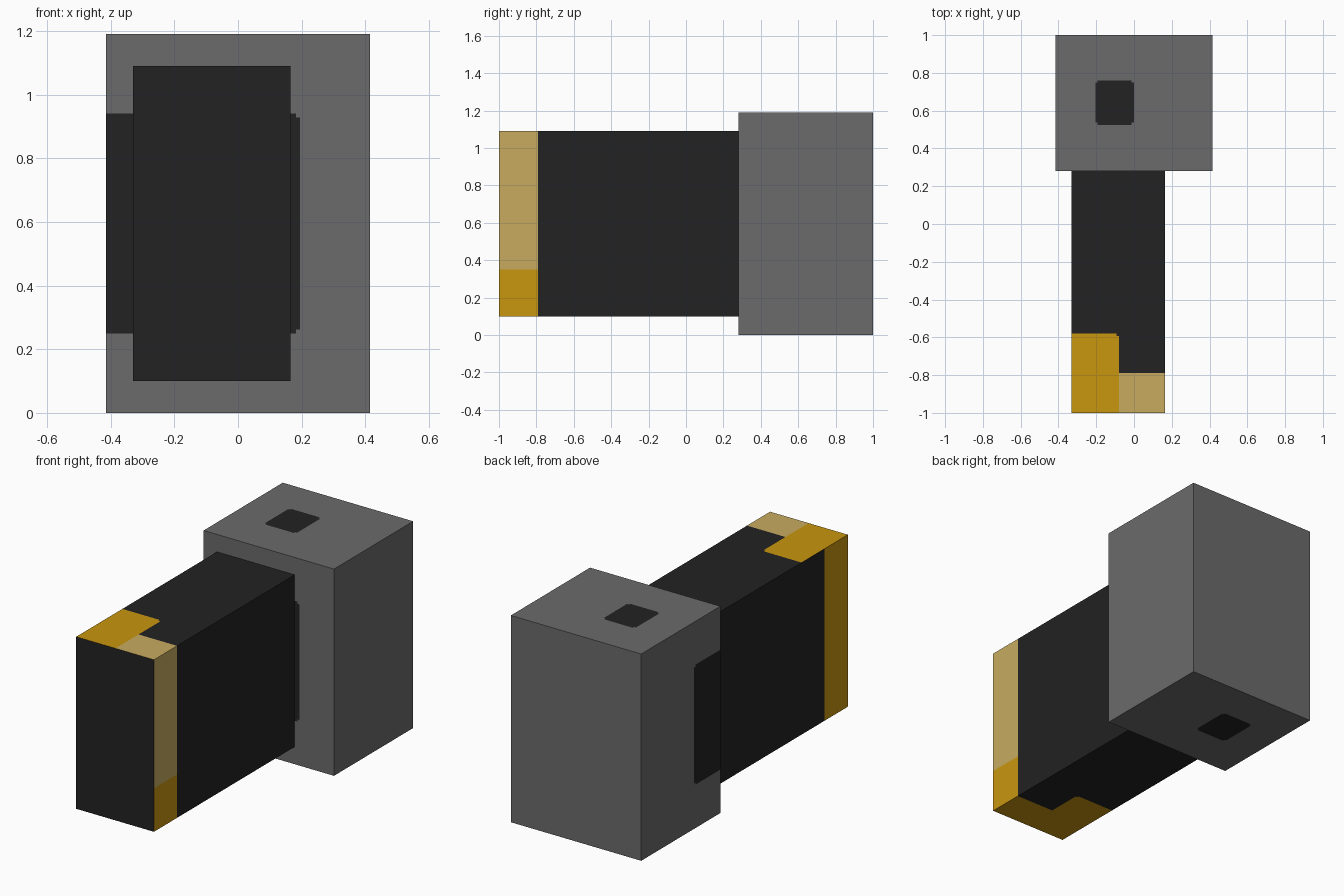
import bpy, bmesh
from mathutils import Vector

cube = bpy.data.objects.get("Cube")
if cube:
    bpy.data.objects.remove(cube, do_unlink=True)

FAR = 3.0


def material(name, hex_code):
    def linear(pair):
        c = int(pair, 16) / 255
        return c / 12.92 if c < 0.04045 else ((c + 0.055) / 1.055) ** 2.4
    colour = tuple(linear(hex_code[i:i + 2]) for i in (0, 2, 4)) + (1,)
    mat = bpy.data.materials.new(name)
    mat.use_nodes = True
    mat.diffuse_color = colour
    mat.node_tree.nodes["Principled BSDF"].inputs["Base Color"].default_value = colour
    return mat


def inside(point, lo, hi, r):
    """True inside the region, leaving out its nipped corners."""
    if any(p < a or p > b for p, a, b in zip(point, lo, hi)):
        return False
    return sum(p < a + r or p > b - r for p, a, b in zip(point, lo, hi)) < 2


def painted_box(name, lo, hi, mats, regions):
    """Box cut along each region's edges; a region colours the faces in it.
    A region is (material index, low corner, high corner, facing axes, corner nip)."""
    bm = bmesh.new()
    bmesh.ops.create_cube(bm, size=1)
    lo, hi = Vector(lo), Vector(hi)
    for v in bm.verts:
        v.co = (lo + hi) / 2 + v.co * (hi - lo)
    for index, a, b, axes, r in regions:
        for axis in range(3):
            normal = Vector([float(i == axis) for i in range(3)])
            for cut in {a[axis], a[axis] + r, b[axis], b[axis] - r}:
                if lo[axis] < cut < hi[axis]:
                    bmesh.ops.bisect_plane(
                        bm, geom=bm.verts[:] + bm.edges[:] + bm.faces[:],
                        plane_co=normal * cut, plane_no=normal, dist=1e-5)
    bm.normal_update()
    for face in bm.faces:
        facing = "xyz"[max(range(3), key=lambda i: abs(face.normal[i]))]
        for index, a, b, axes, r in regions:
            if facing in axes and inside(face.calc_center_median(), a, b, r):
                face.material_index = index
    mesh = bpy.data.meshes.new(name)
    bm.to_mesh(mesh)
    bm.free()
    for mat in mats:
        mesh.materials.append(mat)
    obj = bpy.data.objects.new(name, mesh)
    bpy.context.collection.objects.link(obj)
    return obj


grey = material("mid grey", "6b6b6b")
dark = material("charcoal", "222222")
gold = material("gold", "c8960f")
tan = material("pale gold", "c8ab60")

# Rear block: dark panel wrapping round one front edge, dark hatch top and bottom
painted_box("rear_block", (-0.415, 0.28, 0), (0.415, 1, 1.19), [grey, dark], [
    (1, (-FAR, -FAR, 0.25), (0.195, 0.52, 0.94), "xy", 0.012),
    (1, (-0.205, 0.525, -FAR), (0, 0.76, FAR), "z", 0.012),
])

# Front arm: gold end band, pale corner, gold tab on top and bottom
painted_box("front_arm", (-0.33, -1, 0.1), (0.165, 0.28, 1.09), [dark, gold, tan], [
    (1, (-FAR, -FAR, -FAR), (FAR, -0.79, FAR), "xz", 0),
    (2, (-0.08, -FAR, 0.35), (FAR, -0.79, FAR), "xz", 0),
    (1, (-FAR, -FAR, -FAR), (-0.08, -0.58, FAR), "z", 0.012),
])
